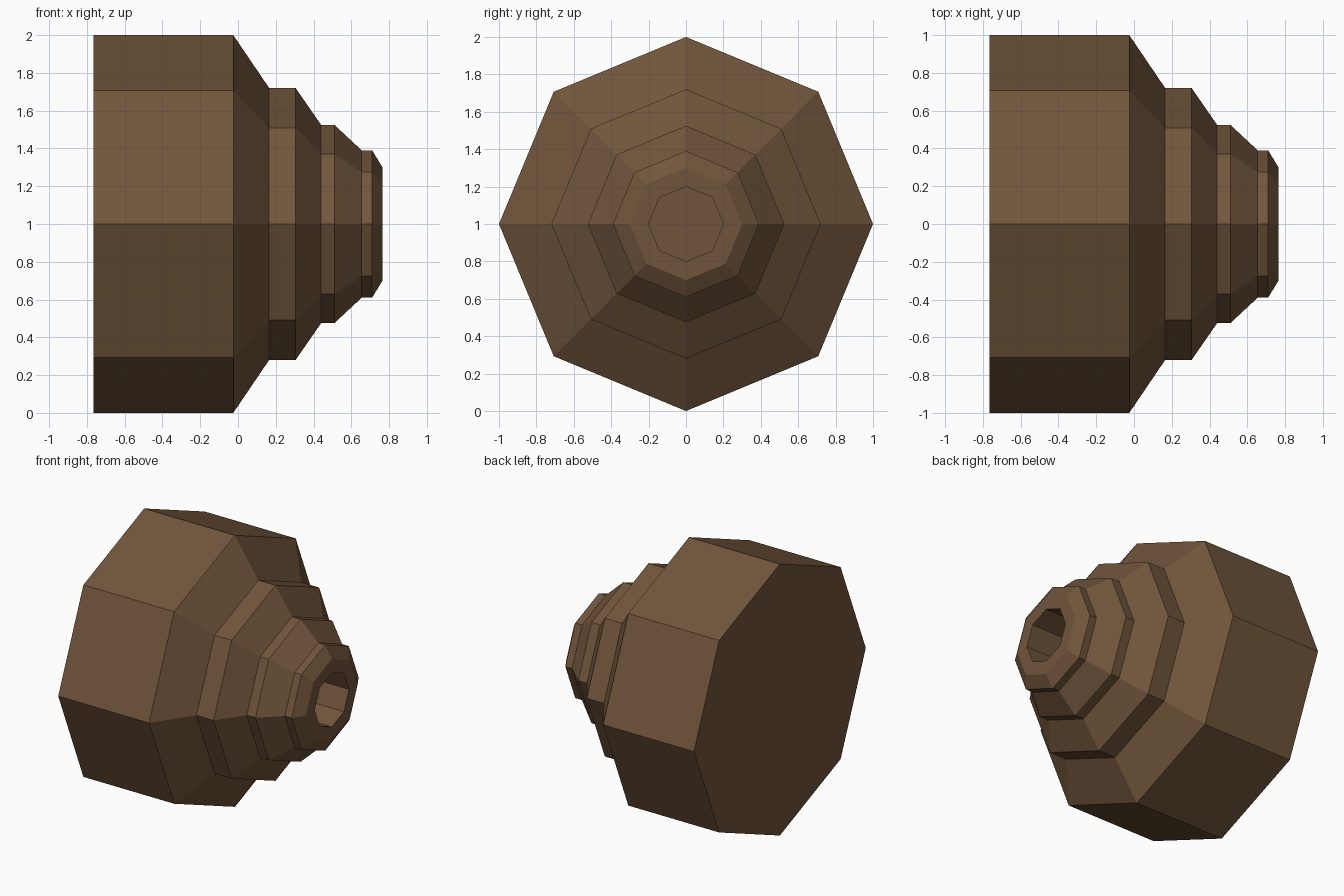
import bpy, bmesh, math

if "Cube" in bpy.data.objects:
    bpy.data.objects.remove(bpy.data.objects["Cube"])

SIDES = 8
AXIS_Z = 1.0

# profile along the x axis: (x, radius), from the back cap to the bore floor
PROFILE = [(-0.765, 1.0), (-0.025, 1.0),      # main drum
           (0.165, 0.72), (0.305, 0.72),      # first step
           (0.44, 0.525), (0.51, 0.525),      # second step
           (0.655, 0.39), (0.71, 0.39),       # third step
           (0.765, 0.30), (0.765, 0.20),      # flat rim
           (0.30, 0.20)]                      # bore

brown = bpy.data.materials.new("dark brown")
brown.diffuse_color = (0.165, 0.091, 0.044, 1)
brown.use_nodes = True
brown.node_tree.nodes["Principled BSDF"].inputs["Base Color"].default_value = brown.diffuse_color


def lathe_x(name, profile, mat):
    bm = bmesh.new()
    rings = []
    for x, r in profile:
        angles = [2 * math.pi * i / SIDES for i in range(SIDES)]
        rings.append([bm.verts.new((x, r * math.cos(a), AXIS_Z + r * math.sin(a)))
                      for a in angles])
    for a, b in zip(rings, rings[1:]):
        for i in range(SIDES):
            j = (i + 1) % SIDES
            bm.faces.new((a[i], a[j], b[j], b[i]))
    bm.faces.new(rings[0])
    bm.faces.new(rings[-1])
    bmesh.ops.recalc_face_normals(bm, faces=bm.faces)
    mesh = bpy.data.meshes.new(name)
    bm.to_mesh(mesh)
    bm.free()
    mesh.materials.append(mat)
    obj = bpy.data.objects.new(name, mesh)
    bpy.context.collection.objects.link(obj)
    return obj


# stepped octagonal nozzle
lathe_x("stepped_nozzle", PROFILE, brown)
